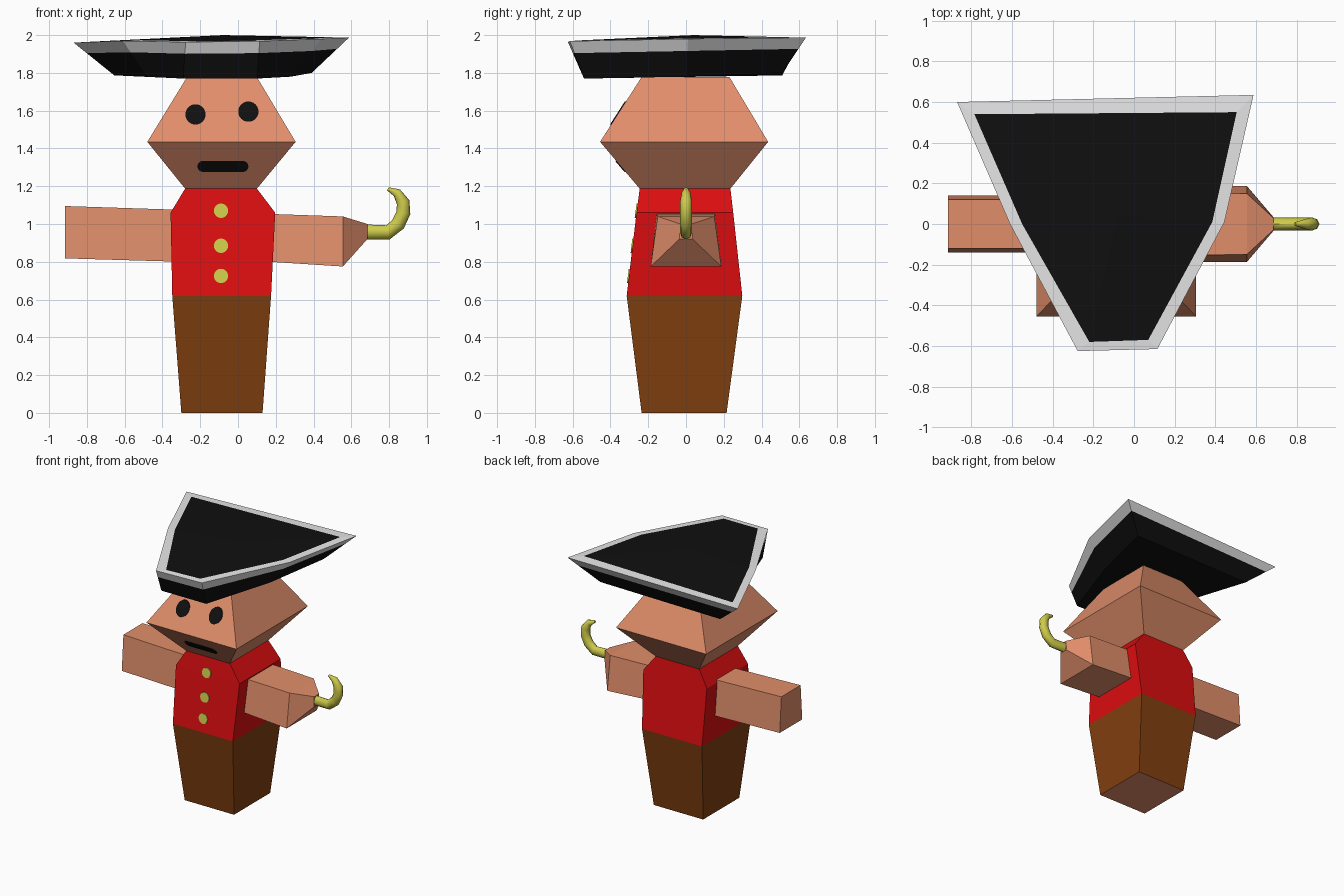
import bpy, bmesh, math
from mathutils import Vector

if "Cube" in bpy.data.objects:
    bpy.data.objects.remove(bpy.data.objects["Cube"])


def material(name, rgb):
    m = bpy.data.materials.new(name)
    m.diffuse_color = (*rgb, 1)
    m.use_nodes = True
    m.node_tree.nodes["Principled BSDF"].inputs["Base Color"].default_value = m.diffuse_color
    return m


SKIN = material("skin", (0.75, 0.27, 0.145))
RED = material("red cloth", (0.72, 0.004, 0.005))
BROWN = material("brown cloth", (0.22, 0.05, 0.005))
YELLOW = material("yellow metal", (0.62, 0.60, 0.07))
BLACK = material("black", (0.005, 0.005, 0.005))
WHITE = material("white trim", (0.8, 0.8, 0.8))


def loft(name, rings, mats, bands=None, start=0, end=0, smooth=None):
    """Skin a list of equal rings; bands/start/end give material slots."""
    bm = bmesh.new()
    vs = [[bm.verts.new(p) for p in ring] for ring in rings]
    n = len(vs[0])
    for k in range(len(vs) - 1):
        for i in range(n):
            j = (i + 1) % n
            f = bm.faces.new((vs[k][i], vs[k][j], vs[k + 1][j], vs[k + 1][i]))
            f.material_index = bands[k] if bands else 0
    bm.faces.new(vs[0][::-1]).material_index = start
    if isinstance(end, Vector):          # pointed fan instead of a flat cap
        c = bm.verts.new(end)
        for i in range(n):
            f = bm.faces.new((vs[-1][i], vs[-1][(i + 1) % n], c))
            f.material_index = bands[-1]
    else:
        bm.faces.new(vs[-1]).material_index = end
    bmesh.ops.recalc_face_normals(bm, faces=bm.faces[:])
    me = bpy.data.meshes.new(name)
    bm.to_mesh(me)
    bm.free()
    for m in mats:
        me.materials.append(m)
    if smooth:
        me.shade_smooth()
        me.set_sharp_from_angle(angle=math.radians(smooth))
    ob = bpy.data.objects.new(name, me)
    bpy.context.collection.objects.link(ob)
    return ob


def rect(x0, x1, y0, y1, z):
    return [(x0, y0, z), (x1, y0, z), (x1, y1, z), (x0, y1, z)]


def arm_ring(x, z0, z1, bottom, top):
    return [(x, -bottom, z0), (x, bottom, z0), (x, top, z1), (x, -top, z1)]


# Trousers, with a skin-coloured underside
loft("trousers", [rect(-0.30, 0.13, -0.235, 0.215, 0),
                  rect(-0.348, 0.175, -0.314, 0.298, 0.62)], [BROWN, SKIN], start=1)

# Shirt
loft("shirt", [rect(-0.348, 0.175, -0.314, 0.298, 0.62),
               rect(-0.357, 0.197, -0.262, 0.25, 1.06),
               rect(-0.28, 0.10, -0.245, 0.235, 1.187)], [RED])

# Head
loft("head", [rect(-0.28, 0.10, -0.245, 0.235, 1.187),
              rect(-0.48, 0.305, -0.455, 0.435, 1.435),
              rect(-0.27, 0.10, -0.235, 0.23, 1.778)], [SKIN])

# Arms
loft("left_arm", [arm_ring(-0.30, 0.80, 1.075, 0.14, 0.12),
                  arm_ring(-0.915, 0.818, 1.095, 0.14, 0.12)], [SKIN])
loft("right_arm", [arm_ring(0.12, 0.803, 1.055, 0.185, 0.155),
                   arm_ring(0.555, 0.775, 1.04, 0.187, 0.15),
                   arm_ring(0.685, 0.92, 1.0, 0.035, 0.03)], [SKIN])

# Hook: tapering tube swept along a path in the xz plane
path = [(0.66, 0.958, 0.04), (0.795, 0.956, 0.038), (0.848, 1.0, 0.038),
        (0.876, 1.06, 0.037), (0.874, 1.115, 0.035), (0.842, 1.165, 0.024),
        (0.793, 1.186, 0.009)]
rings = []
for i, (x, z, r) in enumerate(path):
    a, b = path[max(i - 1, 0)], path[min(i + 1, len(path) - 1)]
    t = Vector((b[0] - a[0], 0, b[1] - a[1])).normalized()
    nrm = Vector((-t.z, 0, t.x))
    rings.append([Vector((x, 0, z)) + r * math.cos(q) * nrm
                  + min(r, 0.032) * math.sin(q) * Vector((0, 1, 0))
                  for q in (math.tau * k / 8 for k in range(8))])
loft("hook", rings, [YELLOW], smooth=50)

# Three-cornered hat: base, trim line, rim, inner trim line, shallow peak
base = [(-0.655, 0.51, 1.787), (-0.48, 0, 1.78), (-0.29, -0.54, 1.77),
        (0.10, -0.54, 1.77), (0.28, 0, 1.78), (0.39, 0.51, 1.80)]
rim = [(-0.87, 0.60, 1.96), (-0.61, 0, 1.97), (-0.277, -0.625, 1.963),
       (0.115, -0.615, 1.968), (0.445, 0.01, 1.98), (0.588, 0.635, 1.987)]
inner = [(-0.785, 0.54), (-0.55, 0), (-0.22, -0.58),
         (0.07, -0.57), (0.385, 0.01), (0.505, 0.55)]
trim = [Vector(b).lerp(Vector(r), 0.68) for b, r in zip(base, rim)]
inset = [(x, y, r[2] * 0.88 + 2.0 * 0.12) for (x, y), r in zip(inner, rim)]
loft("hat", [base, trim, rim, inset], [BLACK, WHITE], bands=[0, 1, 1],
     end=Vector((-0.08, 0.04, 2.0)))
hat = bpy.data.objects["hat"].data
for f in hat.polygons:                   # the peak is black
    if len(f.vertices) == 3:
        f.material_index = 0


# Painted details: thin plates that follow the sloping fronts
def slope(z0, y0, z1, y1):
    return lambda z: y0 + (y1 - y0) * (z - z0) / (z1 - z0)


def plate(name, cx, cz, r, front, mat, half=0.0):
    """Disc, or a rounded bar when half (straight half-length) is given."""
    pts = []
    for k in range(20):
        a = math.tau * (k + 0.5) / 20
        pts.append((cx + r * math.cos(a) + math.copysign(half, math.cos(a)),
                    cz + r * math.sin(a)))
    loft(name, [[(x, front(z) + d, z) for x, z in pts] for d in (0.001, -0.006)], [mat])


brow = slope(1.435, -0.455, 1.778, -0.235)
jaw = slope(1.187, -0.245, 1.435, -0.455)
chest = slope(0.62, -0.314, 1.06, -0.262)
collar = slope(1.06, -0.262, 1.187, -0.245)
plate("left_eye", -0.225, 1.58, 0.054, brow, BLACK)
plate("right_eye", 0.055, 1.595, 0.054, brow, BLACK)
plate("mouth", -0.08, 1.305, 0.029, jaw, BLACK, half=0.106)
for k, (z, front) in enumerate(((0.725, chest), (0.885, chest), (1.07, collar))):
    plate(f"button_{k + 1}", -0.09, z, 0.038, front, YELLOW)
